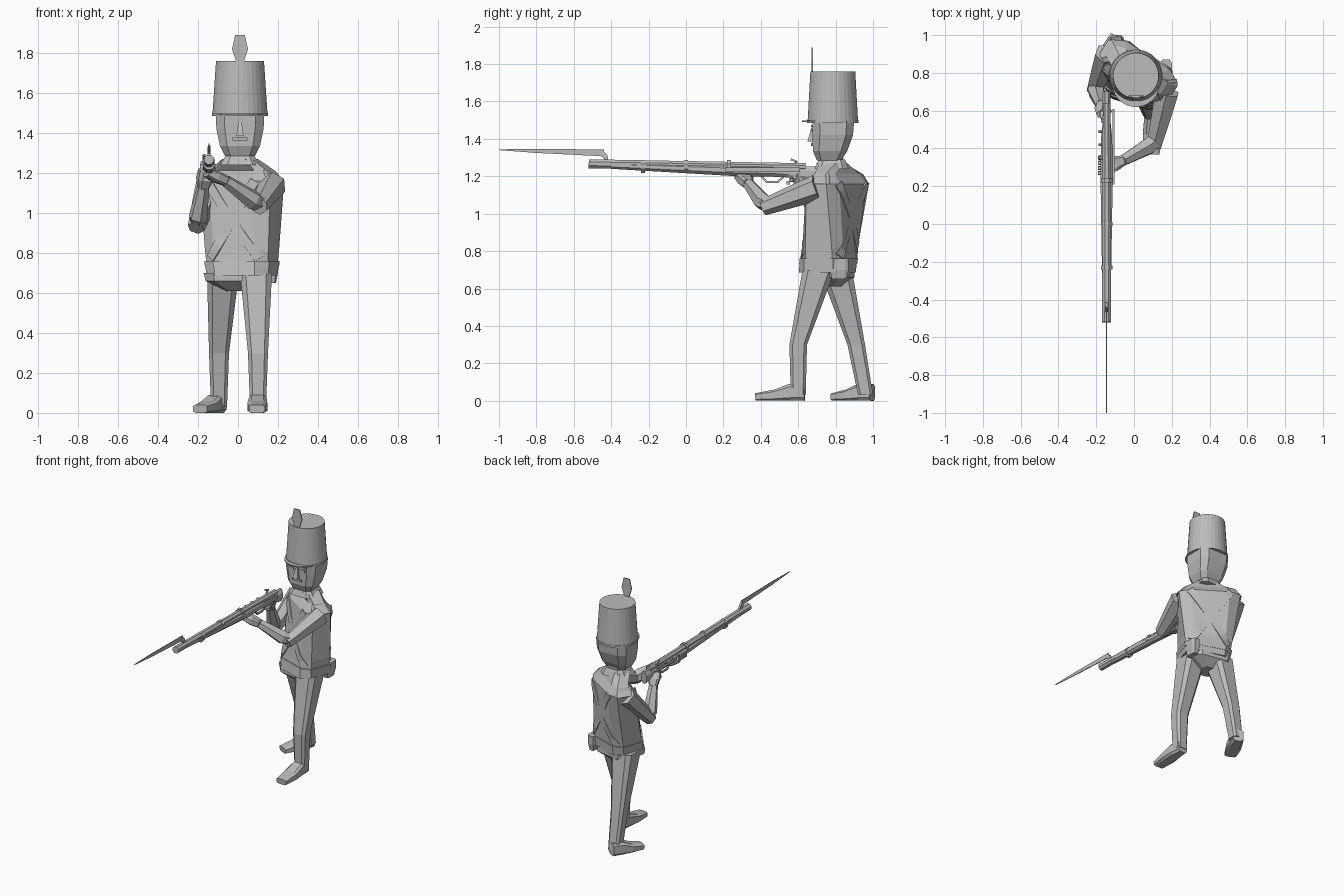
import bpy, bmesh, math
from mathutils import Matrix, Vector

default_cube = bpy.data.objects.get("Cube")
if default_cube:
    bpy.data.objects.remove(default_cube)

grey = bpy.data.materials.new("plain_grey")
grey.use_nodes = True
grey.diffuse_color = (.5, .5, .5, 1)
grey.node_tree.nodes["Principled BSDF"].inputs["Base Color"].default_value = grey.diffuse_color

UP = Vector((0, 0, 1))
SIDES = (("left", 1), ("right", -1))


def polygon(count, power=1):
    """Unit cross-section; a power below one squares it off."""
    reach = math.cos(math.pi / count) ** power

    def squared(value):
        return math.copysign(abs(value) ** power, value) / reach
    angles = [math.tau * (i + .5) / count for i in range(count)]
    return [(squared(math.cos(angle)), squared(math.sin(angle))) for angle in angles]


SLAB = polygon(8, power=.5)
SQUARE, HEXAGON, OCTAGON, ROUND = (polygon(count) for count in (4, 6, 8, 32))


def finish(name, bm):
    bmesh.ops.recalc_face_normals(bm, faces=bm.faces[:])
    mesh = bpy.data.meshes.new(name)
    bm.to_mesh(mesh)
    bm.free()
    mesh.materials.append(grey)
    obj = bpy.data.objects.new(name, mesh)
    bpy.context.collection.objects.link(obj)
    return obj


def skin(name, rings, closed=True):
    """Join rings of points into one surface."""
    bm = bmesh.new()
    loops = [[bm.verts.new(point) for point in points] for points in rings]
    count = len(loops[0])
    for low, high in zip(loops, loops[1:]):
        for i in range(count if closed else count - 1):
            j = (i + 1) % count
            bm.faces.new((low[i], low[j], high[j], high[i]))
    if closed:
        bm.faces.new(loops[0])
        bm.faces.new(loops[-1])
    return finish(name, bm)


def place(centre, x, y, yaw):
    return Vector(centre) + Matrix.Rotation(-yaw, 3, "Z") @ Vector((x, y, 0))


def ring(centre, width, depth, yaw=0, shape=SLAB):
    return [place(centre, u * width, v * depth, yaw) for u, v in shape]


def stack(name, centres, widths, depths, yaw=0, shape=SLAB):
    """Solid through level rings."""
    skin(name, [ring(c, w, d, yaw, shape) for c, w, d in zip(centres, widths, depths)])


def tube(name, path, widths, heights=None, shape=HEXAGON):
    """Solid through rings square to a path."""
    points = [Vector(point) for point in path]
    rings = []
    for i, (point, width, height) in enumerate(zip(points, widths, heights or widths)):
        ahead = points[min(i + 1, len(points) - 1)] - points[max(i - 1, 0)]
        across = ahead.cross(UP).normalized()
        rise = across.cross(ahead).normalized()
        rings.append([point + across * u * width + rise * v * height for u, v in shape])
    skin(name, rings)


def box(name, centre, width, depth, height):
    offset = UP * height / 2
    centre = Vector(centre)
    stack(name, (centre - offset, centre + offset), [width / 2] * 2, [depth / 2] * 2, shape=SQUARE)


# Torso, twisted so that the left shoulder leads
def torso_slice(t, grow=0):
    centre = Vector((.02, .76 + .05 * t, .73 + .43 * t))
    return centre, .16 + .05 * t + grow, .12 - .02 * t + grow, math.radians(18 + 15 * t)


def on_torso(x, t, side):
    centre, width, depth, yaw = torso_slice(t)
    chamfer = max(abs(x) / width - SLAB[1][0], 0)
    return place(centre, x, side * (depth * (1 - chamfer) + .004), yaw)


TWIST = torso_slice(1)[-1]
NECK = Vector((.01, .78, 1.27))
shoulder_top = torso_slice(1.12, -.04)
torso_rings = [ring(*torso_slice(t)) for t in (0, .2, 1)]
skin("torso", torso_rings + [ring(*shoulder_top), ring(NECK, .08, .07, TWIST / 2)])
skin("belt", [ring(*torso_slice(t, .008)) for t in (0, .07)])
skin("jacket_hem", [ring(*torso_slice(t, .006)) for t in (-.1, 0)])
stack("collar", (NECK - UP * .03, NECK + UP * .02), (.1, .07), (.09, .07))

# Crossed straps on chest and back
for face, side in (("chest", -1), ("back", 1)):
    for word, way in SIDES:
        strips = []
        for i in range(13):
            f = i / 12
            strips.append([on_torso(way * (.14 - .27 * f + edge * .02), 1 - .9 * f - edge * .03, side)
                           for edge in (-1, 1)])
        strap = skin(f"{word}_{face}_strap", strips, closed=False)
        thickness = strap.modifiers.new("thickness", "SOLIDIFY")
        thickness.thickness = .008
        thickness.offset = 0

# Hips and pouch
HIP = Vector((0, .765, .7))
stack("hips", (HIP - UP * .09, HIP - UP * .04, HIP), (.05, .15, .16), (.06, .12, .12), yaw=TWIST / 3)
POUCH = Vector((.17, .82, .7))
stack("hip_pouch", (POUCH - UP * .05, POUCH, POUCH + UP * .06), (.02, .03, .03), (.04, .05, .05))

# Legs and shoes, the rear foot turned out
LEGS = {
    "left": ((.1, .6, .03), (.1, .6, .3), (.09, .71, .7), (.1, .635), (.095, .37)),
    "right": ((-.095, .96, .03), (-.095, .91, .3), (-.075, .8, .7), (-.09, .995), (-.19, .79)),
}
for word, (ankle, knee, hip, heel, toe) in LEGS.items():
    stack(f"{word}_leg", (ankle, knee, hip), (.04, .05, .08), (.04, .047, .087))
    heel, toe = Vector(heel).to_3d(), Vector(toe).to_3d()
    heights = (.045, .045, .03, .02)
    path = [heel.lerp(toe, f) + UP * h for f, h in zip((0, .3, .6, 1), heights)]
    tube(f"{word}_shoe", path, (.035, .045, .05, .04), heights, SLAB)

# Arms: shoulder, elbow, wrist, fingertips
ARMS = {
    "left": ((.175, .7, 1.14), (.11, .43, 1.04), (-.06, .335, 1.16), (-.155, .3, 1.2)),
    "right": ((-.14, .9, 1.15), (-.205, .72, .94), (-.175, .63, 1.13), (-.158, .59, 1.215)),
}
for word, way in SIDES:
    shoulder, elbow, wrist, tips = (Vector(joint) for joint in ARMS[word])
    bend = (elbow - shoulder).normalized() * .02
    tube(f"{word}_arm", (shoulder, shoulder.lerp(elbow, .3), elbow + bend), (.06, .055, .038))
    tube(f"{word}_forearm", (elbow - bend, elbow.lerp(wrist, .2), wrist), (.034, .042, .027))
    tube(f"{word}_hand", (wrist, wrist.lerp(tips, .5), tips), (.027, .04, .04), (.025, .028, .02), SLAB)
    centre, reach, depth, yaw = torso_slice(1)
    cap = place(centre, way * (reach - .05), 0, yaw)
    inner = place(centre, way * (reach - .08), 0, yaw) + UP * .055
    stack(f"{word}_epaulette", (cap, inner), (.06, .04), (.075, .045), yaw=yaw)

# Head and face
stack("neck", (NECK - UP * .03, NECK + UP * .05), (.06, .06), (.06, .06))
head_levels = zip((.765, .77, .785, .787), (1.285, 1.335, 1.42, 1.495))
stack("head", [(.01, y, z) for y, z in head_levels], (.075, .1, .118, .122), (.065, .092, .108, .112))
stack("nose", ((.01, .675, 1.385), (.01, .682, 1.46)), (.018, .008), (.026, .012), shape=SQUARE)
box("moustache", (.01, .678, 1.37), width=.075, depth=.02, height=.014)
for word, way in SIDES:
    x = .01 + way * .045
    box(f"{word}_brow", (x, .676, 1.468), width=.05, depth=.014, height=.01)
    box(f"{word}_eyelid", (x, .677, 1.447), width=.04, depth=.014, height=.014)

# Tall hat with visor and plume
HAT = Vector((.01, .785, 1.49))
stack("hat", (HAT, HAT + UP * .27), (.138, .12), (.135, .12), shape=ROUND)
stack("hat_rim", (HAT - UP * .005, HAT + UP * .01), (.141, .141), (.138, .138), shape=ROUND)
visor = HAT - Vector((0, .04, 0))
stack("hat_visor", (visor, visor + UP * .008), (.125, .125), (.125, .125), shape=ROUND)
plume = [(.01, .675, z) for z in (1.62, 1.76, 1.82, 1.89)]
stack("plume", plume, (.02, .02, .04, .024), [.004] * len(plume), shape=SQUARE)


# Musket, lying along y
def on_gun(y, z, x=0):
    return Vector((x - .145, y, z))


tube("musket_stock", (on_gun(-.4, 1.258), on_gun(.28, 1.23), on_gun(.46, 1.228),
                      on_gun(.55, 1.22), on_gun(.7, 1.21)),
     (.022, .033, .029, .02, .022), (.018, .03, .03, .026, .045), OCTAGON)
tube("musket_barrel", (on_gun(-.52, 1.267), on_gun(.64, 1.25)), (.024, .02), shape=OCTAGON)
for i in range(3):
    y = i * .23 - .24
    tube(f"barrel_band_{i}", (on_gun(y, 1.252), on_gun(y + .02, 1.252)), (.03, .03), (.034, .034), OCTAGON)
box("lock_plate", on_gun(.41, 1.235, x=.037), width=.012, depth=.4, height=.022)
tube("hammer", (on_gun(.57, 1.24, x=-.025), on_gun(.59, 1.28, x=-.025), on_gun(.56, 1.29, x=-.025)),
     (.008, .008, .006), shape=SQUARE)
for i in range(3):
    y = .35 + i * .07
    tube(f"lock_screw_{i}", (on_gun(y, 1.25), on_gun(y, 1.25, x=-.043)), (.009, .007))
tube("trigger_guard", (on_gun(.4, 1.205), on_gun(.43, 1.17), on_gun(.49, 1.17), on_gun(.53, 1.205)),
     [.006] * 4, shape=SQUARE)

# Fingers wrapped over the stock
for i in range(4):
    y = .27 + i * .027
    tube(f"left_finger_{i}", (on_gun(y, 1.195), on_gun(y, 1.215, x=-.035), on_gun(y, 1.245, x=-.038)),
         (.011, .011, .008), shape=SQUARE)
    y, z = .6 - i * .018, 1.21 - i * .015
    tube(f"right_finger_{i}", (on_gun(y, z, x=-.03), on_gun(y, z, x=.02)), (.01, .009), shape=SQUARE)

# Bayonet: socket arm and flat blade
tube("bayonet_arm", (on_gun(-.425, 1.28), on_gun(-.43, 1.305), on_gun(-.455, 1.325)),
     (.008, .008, .006), (.01, .012, .016), SQUARE)
tube("bayonet_blade", (on_gun(-.44, 1.325), on_gun(-.8, 1.336), on_gun(-1, 1.342)),
     (.003, .003, .002), (.018, .011, .002), SQUARE)
